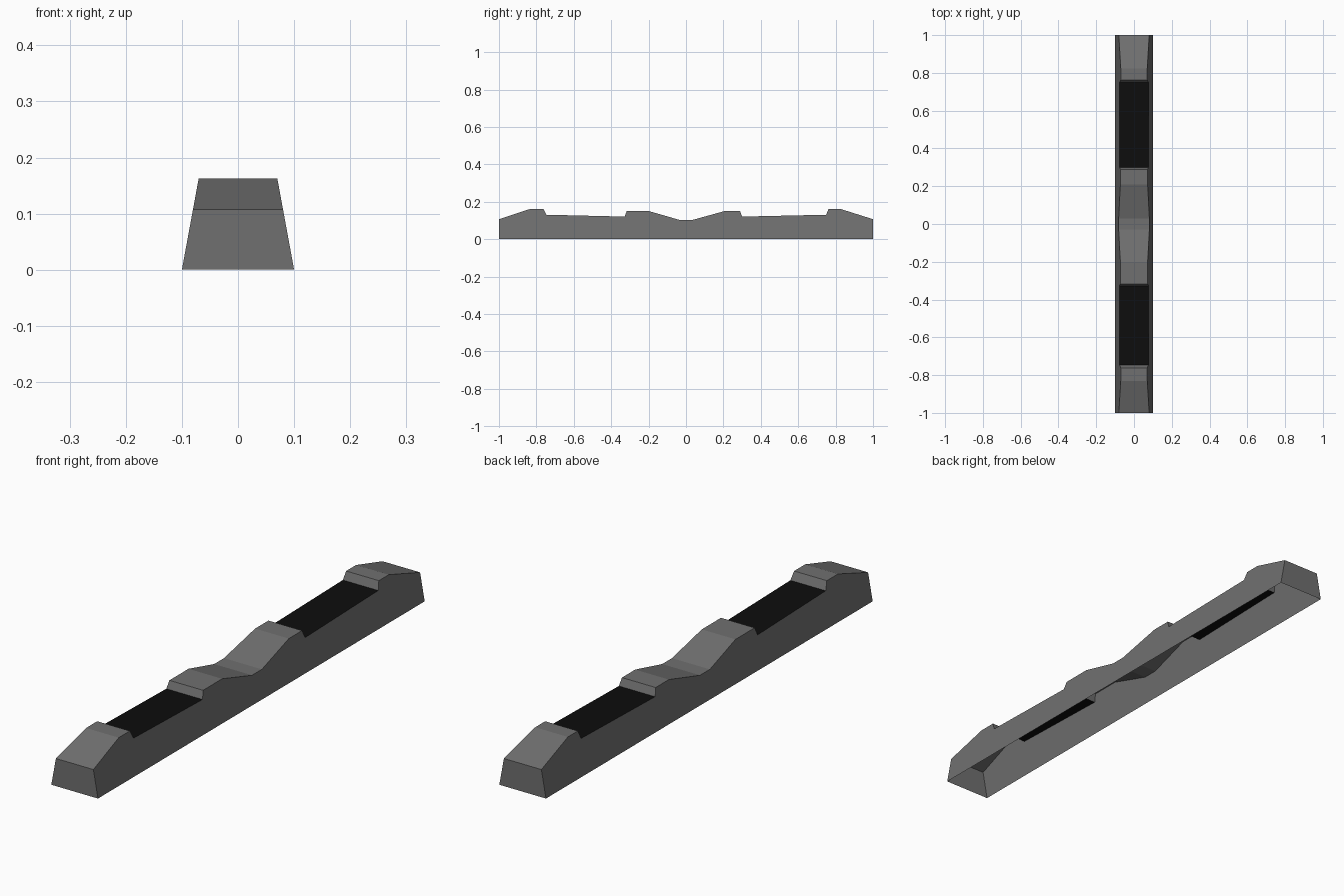
import bpy, bmesh

if "Cube" in bpy.data.objects:
    bpy.data.objects.remove(bpy.data.objects["Cube"])

def material(name, v):
    m = bpy.data.materials.new(name)
    m.diffuse_color = (v, v, v, 1)
    m.use_nodes = True
    m.node_tree.nodes["Principled BSDF"].inputs["Base Color"].default_value = m.diffuse_color
    return m

concrete = material("grey concrete", 0.16)
rubber = material("black rubber", 0.004)

# top outline of the beam along its length (y, z)
PROFILE = [(-1, .107), (-.83, .163), (-.762, .163), (-.747, .131), (-.328, .121),
           (-.317, .151), (-.2, .151), (-.03, .102), (.03, .102), (.208, .151),
           (.289, .151), (.3, .121), (.75, .131), (.762, .163), (.823, .163), (1, .107)]
SEATS = (3, 11)  # profile segments covered by pads

def half_width(z):
    return .1 - .184 * z

def make_object(name, bm, mat):
    me = bpy.data.meshes.new(name)
    bm.to_mesh(me)
    bm.free()
    me.materials.append(mat)
    ob = bpy.data.objects.new(name, me)
    bpy.context.collection.objects.link(ob)
    return ob

# hollow beam shell: tapered sides, ends and top, open underneath
bm = bmesh.new()
rings = []
for y, z in PROFILE:
    w = half_width(z)
    rings.append([bm.verts.new(p) for p in
                  ((-.1, y, 0), (-w, y, z), (w, y, z), (.1, y, 0))])
for i, (a, b) in enumerate(zip(rings, rings[1:])):
    for k in range(3):
        if k == 1 and i in SEATS:
            continue
        bm.faces.new((a[k], a[k + 1], b[k + 1], b[k]))
bm.faces.new(rings[0][::-1])
bm.faces.new(rings[-1])
bm.normal_update()
for f in bm.faces:
    c = f.calc_center_median()
    c.z -= .05
    if abs(f.normal.z) > .5:
        flip = f.normal.z < 0
    elif abs(f.normal.y) > .7:
        # ends point outward, seat shoulders point up
        flip = f.normal.y * c.y < 0 if abs(c.y) > .99 else f.normal.z < 0
    else:
        flip = f.normal.x * c.x < 0
    if flip:
        f.normal_flip()
make_object("sleeper_beam", bm, concrete)

# black rail pads filling the two seats
for name, i in zip(("front_rail_pad", "back_rail_pad"), SEATS):
    (y0, z0), (y1, z1) = PROFILE[i], PROFILE[i + 1]
    w0, w1 = half_width(z0), half_width(z1)
    bm = bmesh.new()
    bm.faces.new([bm.verts.new(p) for p in
                  ((-w0, y0, z0), (w0, y0, z0), (w1, y1, z1), (-w1, y1, z1))])
    make_object(name, bm, rubber)
